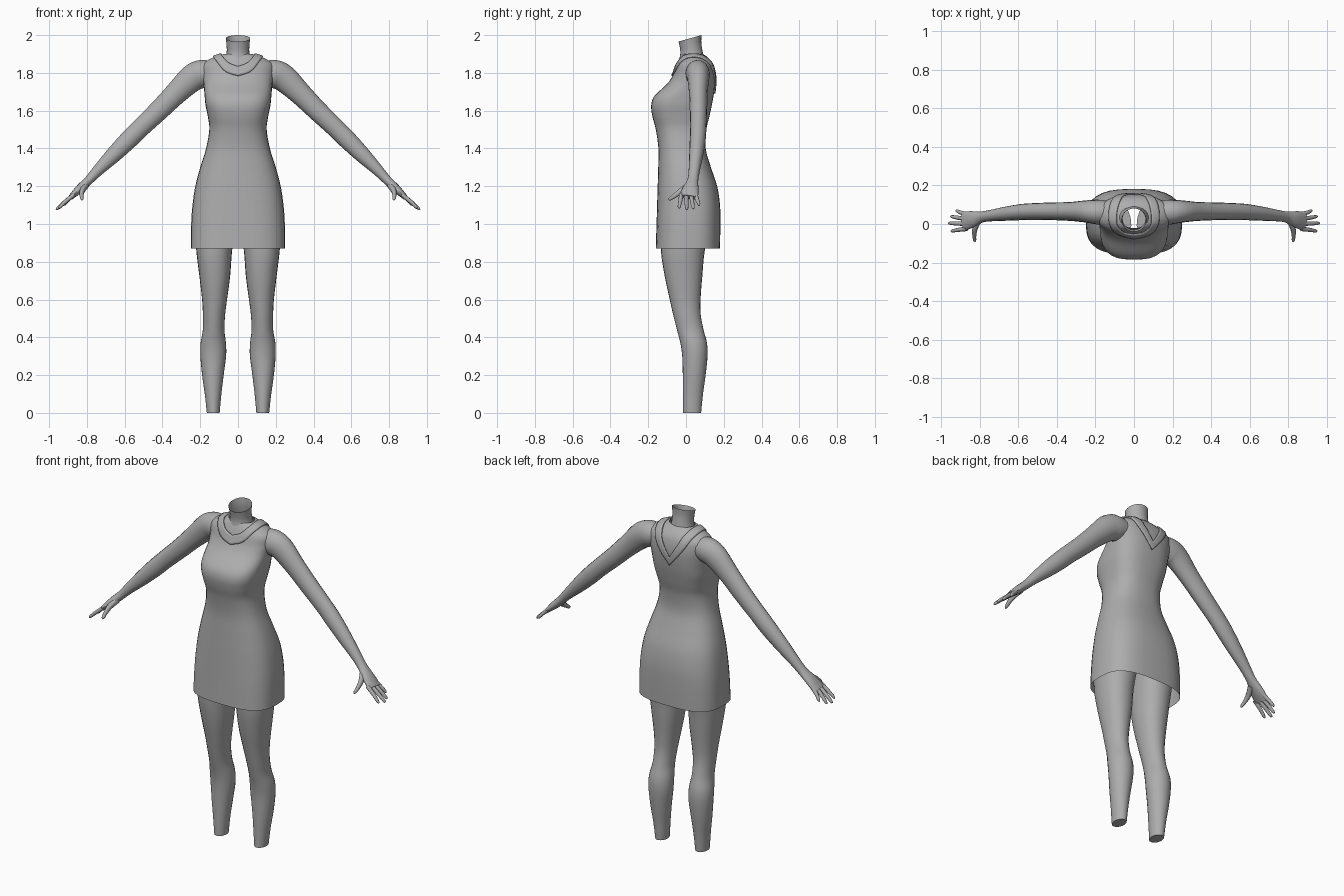
import bpy, math
from mathutils import Vector

grey = bpy.data.materials.new("mid_grey")
grey.diffuse_color = (0.42, 0.42, 0.42, 1)


def spline(rows, steps=4):
    """Catmull-Rom interpolation through rows of numbers."""
    out = []
    for i in range(len(rows) - 1):
        a, b, c, d = (rows[max(i - 1, 0)], rows[i], rows[i + 1],
                      rows[min(i + 2, len(rows) - 1)])
        for s in range(steps):
            t = s / steps
            out.append([0.5 * (2 * q + (r - p) * t + (2 * p - 5 * q + 4 * r - w) * t * t
                               + (3 * q - p - 3 * r + w) * t ** 3)
                        for p, q, r, w in zip(a, b, c, d)])
    out.append(list(rows[-1]))
    return out


def skin(name, rings, cap_start=False, cap_end=False, mirror=False):
    """Join closed rings of points into a smooth surface."""
    n = len(rings[0])
    verts = [p for r in rings for p in r]
    faces = [(k * n + i, k * n + (i + 1) % n, (k + 1) * n + (i + 1) % n, (k + 1) * n + i)
             for k in range(len(rings) - 1) for i in range(n)]
    if cap_start:
        faces.append(tuple(reversed(range(n))))
    if cap_end:
        faces.append(tuple(range((len(rings) - 1) * n, len(rings) * n)))
    mesh = bpy.data.meshes.new(name)
    mesh.from_pydata(verts, [], faces)
    mesh.materials.append(grey)
    ob = bpy.data.objects.new(name, mesh)
    bpy.context.collection.objects.link(ob)
    bpy.ops.object.select_all(action='DESELECT')
    ob.select_set(True)
    bpy.context.view_layer.objects.active = ob
    bpy.ops.object.shade_smooth_by_angle(angle=math.radians(50))
    if mirror:
        ob.modifiers.new("mirror", 'MIRROR')
    return ob


def upright(rows, n=32):
    """Rows: z, centre x, half width, front y, back y, squareness."""
    rings = []
    for z, cx, hw, f, b, e in spline(rows):
        mid, ring = (f + b) / 2, []
        for i in range(n):
            a = 2 * math.pi * i / n
            c, s = math.cos(a), math.sin(a)
            ring.append((cx + hw * math.copysign(abs(c) ** (2 / e), c),
                         mid + (b - f) / 2 * math.copysign(abs(s) ** (2 / e), s), z))
        rings.append(ring)
    return rings


def tube(rows, ref, n=16, steps=4):
    """Rows: x, y, z, radius along ref, radius across."""
    pts, rings = spline(rows, steps), []
    for k, p in enumerate(pts):
        t = (Vector(pts[min(k + 1, len(pts) - 1)][:3]) - Vector(pts[max(k - 1, 0)][:3])).normalized()
        u = (Vector(ref) - t * t.dot(Vector(ref))).normalized()
        v = t.cross(u)
        rings.append([Vector(p[:3]) + u * p[3] * math.cos(2 * math.pi * i / n)
                      + v * p[4] * math.sin(2 * math.pi * i / n) for i in range(n)])
    return rings


# Sleeveless dress, open at the hem
dress = skin("dress", upright([
    (0.87, 0, 0.250, -0.160, 0.180, 2.9),
    (1.00, 0, 0.248, -0.156, 0.182, 2.8),
    (1.10, 0, 0.241, -0.153, 0.180, 2.7),
    (1.20, 0, 0.226, -0.150, 0.165, 2.6),
    (1.30, 0, 0.200, -0.147, 0.132, 2.5),
    (1.40, 0, 0.169, -0.146, 0.104, 2.5),
    (1.50, 0, 0.152, -0.160, 0.108, 2.6),
    (1.57, 0, 0.160, -0.178, 0.124, 2.8),
    (1.63, 0, 0.172, -0.184, 0.137, 2.9),
    (1.68, 0, 0.177, -0.165, 0.146, 2.8),
    (1.74, 0, 0.182, -0.102, 0.153, 2.5),
    (1.79, 0, 0.190, -0.068, 0.153, 2.3),
    (1.84, 0, 0.190, -0.050, 0.143, 2.2),
    (1.87, 0, 0.155, -0.038, 0.126, 2.0),
    (1.89, 0, 0.110, -0.028, 0.105, 2.0),
    (1.90, 0, 0.075, -0.022, 0.090, 2.0)]))

# Neck, with an open slanted top
neck = upright([
    (1.83, 0, 0.085, -0.045, 0.110, 2),
    (1.87, 0, 0.070, -0.036, 0.098, 2),
    (1.91, 0, 0.060, -0.030, 0.088, 2),
    (1.95, 0, 0.061, -0.034, 0.081, 2),
    (1.983, 0, 0.065, -0.040, 0.082, 2)], 24)
for k, ring in enumerate(neck):
    tilt = 0.28 * (k / (len(neck) - 1)) ** 2
    neck[k] = [(x, y, z + tilt * (y - 0.021)) for x, y, z in ring]
skin("neck", neck)


# Collar band with a V at front and back, laid on the dress
def full_loop(half):
    right = spline(half, 5)
    return right + [[-x, y, z] for x, y, z in reversed(right[1:-1])]


inner = full_loop([(0, -0.06, 1.835), (0.05, -0.05, 1.855), (0.085, -0.01, 1.89), (0.09, 0.04, 1.90),
                   (0.08, 0.09, 1.885), (0.05, 0.13, 1.82), (0, 0.155, 1.74)])
outer = full_loop([(0, -0.075, 1.785), (0.07, -0.06, 1.81), (0.12, -0.01, 1.87), (0.13, 0.04, 1.882),
                   (0.118, 0.10, 1.86), (0.075, 0.145, 1.785), (0, 0.16, 1.69)])
band = [[tuple(a + (b - a) * t / 4 for a, b in zip(p, q)) for p, q in zip(outer, inner)] for t in range(5)]
collar = skin("collar", band)
wrap = collar.modifiers.new("lay_on_dress", 'SHRINKWRAP')
wrap.target = dress
wrap.wrap_method = 'NEAREST_SURFACEPOINT'
wrap.wrap_mode = 'ABOVE_SURFACE'
wrap.offset = 0.004
thick = collar.modifiers.new("thickness", 'SOLIDIFY')
thick.thickness = 0.008
thick.offset = 0

# Legs, cut flat at the ankle
skin("leg", upright([
    (0.00, 0.131, 0.034, -0.015, 0.080, 2),
    (0.10, 0.132, 0.044, -0.016, 0.090, 2),
    (0.20, 0.133, 0.057, -0.017, 0.104, 2),
    (0.30, 0.131, 0.068, -0.020, 0.114, 2),
    (0.37, 0.131, 0.067, -0.030, 0.111, 2),
    (0.44, 0.129, 0.057, -0.048, 0.093, 2),
    (0.52, 0.127, 0.059, -0.068, 0.078, 2),
    (0.60, 0.124, 0.066, -0.086, 0.077, 2.1),
    (0.72, 0.123, 0.081, -0.112, 0.086, 2.2),
    (0.85, 0.126, 0.094, -0.132, 0.098, 2.2),
    (1.00, 0.122, 0.108, -0.138, 0.125, 2.2)], 24), True, True, True)

# Arm and palm
Y = (0, 1, 0)
skin("arm", tube([
    (0.130, 0.060, 1.800, 0.060, 0.060),
    (0.190, 0.062, 1.795, 0.064, 0.074),
    (0.245, 0.065, 1.770, 0.058, 0.072),
    (0.330, 0.065, 1.690, 0.049, 0.060),
    (0.420, 0.066, 1.600, 0.046, 0.054),
    (0.520, 0.065, 1.505, 0.043, 0.050),
    (0.580, 0.062, 1.445, 0.042, 0.049),
    (0.660, 0.054, 1.365, 0.037, 0.042),
    (0.740, 0.044, 1.285, 0.030, 0.030),
    (0.790, 0.036, 1.232, 0.029, 0.024),
    (0.840, 0.024, 1.185, 0.043, 0.022),
    (0.885, 0.014, 1.142, 0.050, 0.014)], Y), True, True, True)

# Four fingers: base y, tip x, y, z
for name, by, tx, ty, tz in (("little_finger", 0.051, 0.925, 0.068, 1.098),
                             ("ring_finger", 0.027, 0.952, 0.038, 1.080),
                             ("middle_finger", 0.001, 0.963, 0.004, 1.075),
                             ("index_finger", -0.025, 0.950, -0.036, 1.083)):
    mx, my, mz = (0.875 + tx) / 2, (by + ty) / 2, (1.150 + tz) / 2 + 0.003
    skin(name, tube([(0.868, by, 1.156, 0.012, 0.012), (mx, my, mz, 0.0105, 0.0105),
                     (tx - 0.008, ty, tz + 0.008, 0.008, 0.008), (tx, ty, tz, 0.003, 0.003)],
                    Y, 10, 3), True, True, True)

# Thumb, pointing forward and down
skin("thumb", tube([(0.805, 0.020, 1.205, 0.016, 0.020), (0.825, -0.025, 1.175, 0.014, 0.017),
                    (0.828, -0.062, 1.148, 0.010, 0.012), (0.826, -0.084, 1.133, 0.008, 0.009),
                    (0.825, -0.091, 1.128, 0.003, 0.003)], (1, 0, 0), 10, 3), True, True, True)

# Make every surface face outwards (the dress and neck already do)
import bmesh
for ob in bpy.context.collection.objects:
    if ob.name not in ("dress", "neck", "collar"):
        bm = bmesh.new()
        bm.from_mesh(ob.data)
        bmesh.ops.recalc_face_normals(bm, faces=bm.faces)
        bm.to_mesh(ob.data)
        bm.free()
